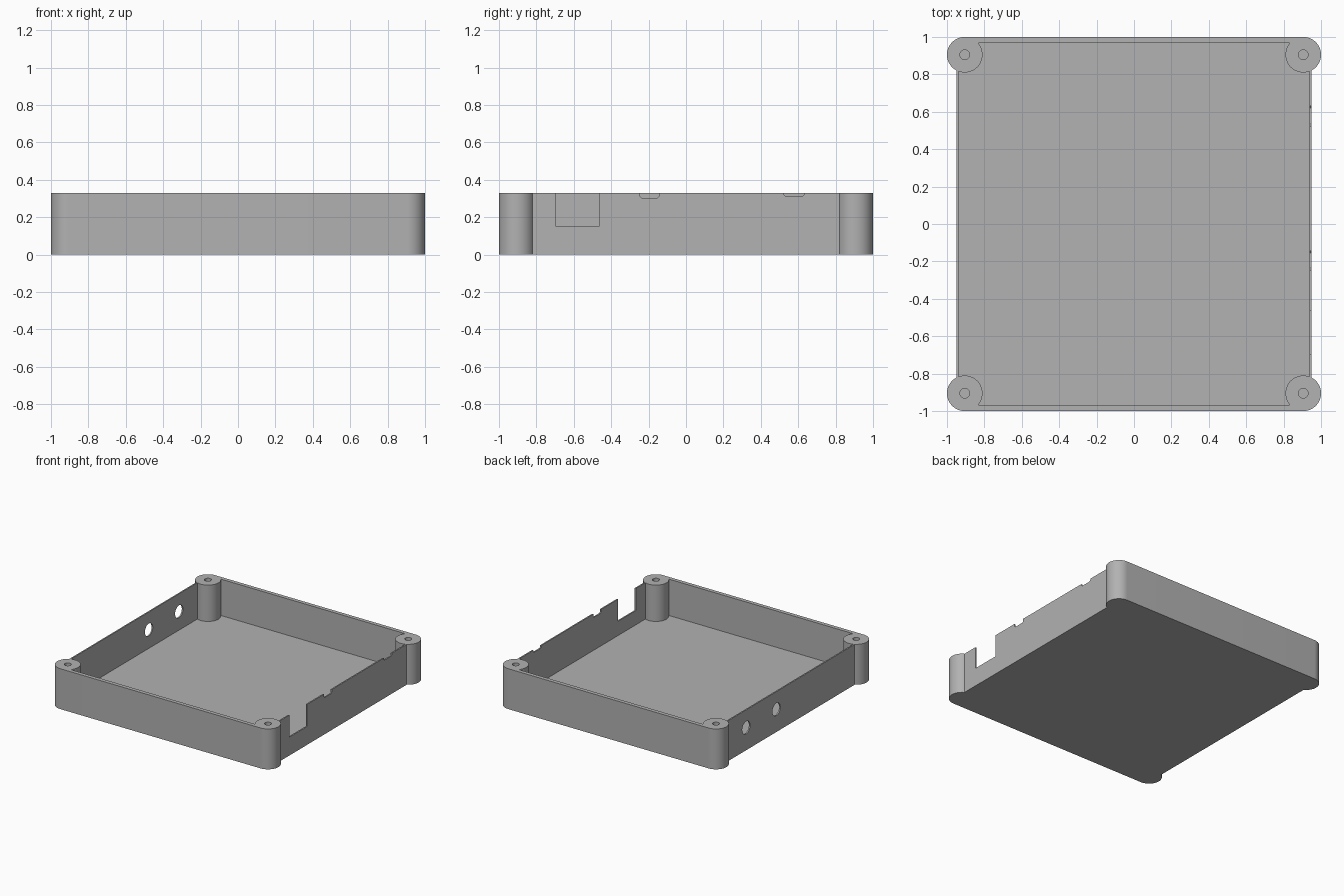
import bpy, bmesh, math
from mathutils import Vector

if "Cube" in bpy.data.objects:
    bpy.data.objects.remove(bpy.data.objects["Cube"], do_unlink=True)

HEIGHT, FLOOR = 0.33, 0.033
OUT_X, IN_X, IN_Y = 0.95, 0.939, 0.968   # wall faces
BOSS, BOSS_R, SCREW_R = 0.905, 0.095, 0.026
CORNERS = [(1, 1), (-1, 1), (-1, -1), (1, -1)]

grey = bpy.data.materials.new("grey plastic")
grey.use_nodes = True
colour = (0.445, 0.445, 0.445, 1)
grey.diffuse_color = colour
grey.node_tree.nodes["Principled BSDF"].inputs["Base Color"].default_value = colour


def prism(bm, loop, direction):
    """Closed solid: a flat loop of points pushed along a direction."""
    face = bm.faces.new([bm.verts.new(p) for p in loop])
    top = bmesh.ops.extrude_face_region(bm, geom=[face], use_keep_orig=True)
    moved = [v for v in top["geom"] if isinstance(v, bmesh.types.BMVert)]
    bmesh.ops.translate(bm, verts=moved, vec=Vector(direction))


def arc(cx, cy, r, start, end, steps):
    angles = [start + (end - start) * i / steps for i in range(steps + 1)]
    return [(cx + r * math.cos(a), cy + r * math.sin(a)) for a in angles]


def outline(start, end):
    """Four mirrored corner arcs joined by straight walls."""
    points = []
    for sx, sy in CORNERS:
        corner = [(sx * x, sy * y) for x, y in arc(BOSS, BOSS, BOSS_R, start, end, 28)]
        points += corner if sx * sy > 0 else corner[::-1]
    return points


def make(name, bm):
    bmesh.ops.recalc_face_normals(bm, faces=bm.faces)
    mesh = bpy.data.meshes.new(name)
    bm.to_mesh(mesh)
    bm.free()
    obj = bpy.data.objects.new(name, mesh)
    bpy.context.collection.objects.link(obj)
    mesh.materials.append(grey)
    return obj


def cut(target, bm):
    cutter = make("cutter", bm)
    cutter.hide_render = True
    mod = target.modifiers.new("cut", "BOOLEAN")
    mod.operation, mod.solver, mod.object = "DIFFERENCE", "EXACT", cutter
    bpy.context.view_layer.objects.active = target
    bpy.ops.object.modifier_apply(modifier=mod.name)
    bpy.data.objects.remove(cutter, do_unlink=True)


# Solid body with rounded corner posts
bm = bmesh.new()
outer = outline(-math.acos((OUT_X - BOSS) / BOSS_R), math.pi / 2)
prism(bm, [(x, y, 0) for x, y in outer], (0, 0, HEIGHT))
case = make("open_case", bm)

# Cavity that leaves the posts standing, and the blind screw holes
bm = bmesh.new()
inner = outline(-math.acos((IN_X - BOSS) / BOSS_R),
                -math.pi - math.asin((IN_Y - BOSS) / BOSS_R))
prism(bm, [(x, y, FLOOR) for x, y in inner], (0, 0, 1))
for sx, sy in CORNERS:
    hole = arc(sx * BOSS, sy * BOSS, SCREW_R, 0, math.tau, 32)[:-1]
    prism(bm, [(x, y, FLOOR) for x, y in hole], (0, 0, 1))
cut(case, bm)

# Notches in the right wall (start, end, bottom, corner) and round ports in the left
bm = bmesh.new()
for y0, y1, z, c in [(-0.695, -0.465, 0.15, 0.001), (-0.245, -0.145, 0.3, 0.01),
                     (0.525, 0.63, 0.31, 0.01)]:
    loop = [(y0, 1), (y0, z + c), (y0 + c, z), (y1 - c, z), (y1, z + c), (y1, 1)]
    prism(bm, [(0.9, y, h) for y, h in loop], (0.2, 0, 0))
for y in (0.19, 0.58):
    port = arc(y, 0.185, 0.051, 0, math.tau, 40)[:-1]
    prism(bm, [(-1.1, py, pz) for py, pz in port], (0.2, 0, 0))
cut(case, bm)

# Smooth posts, crisp edges
bpy.ops.object.select_all(action="DESELECT")
case.select_set(True)
bpy.context.view_layer.objects.active = case
bpy.ops.object.shade_smooth_by_angle(angle=math.radians(30))
